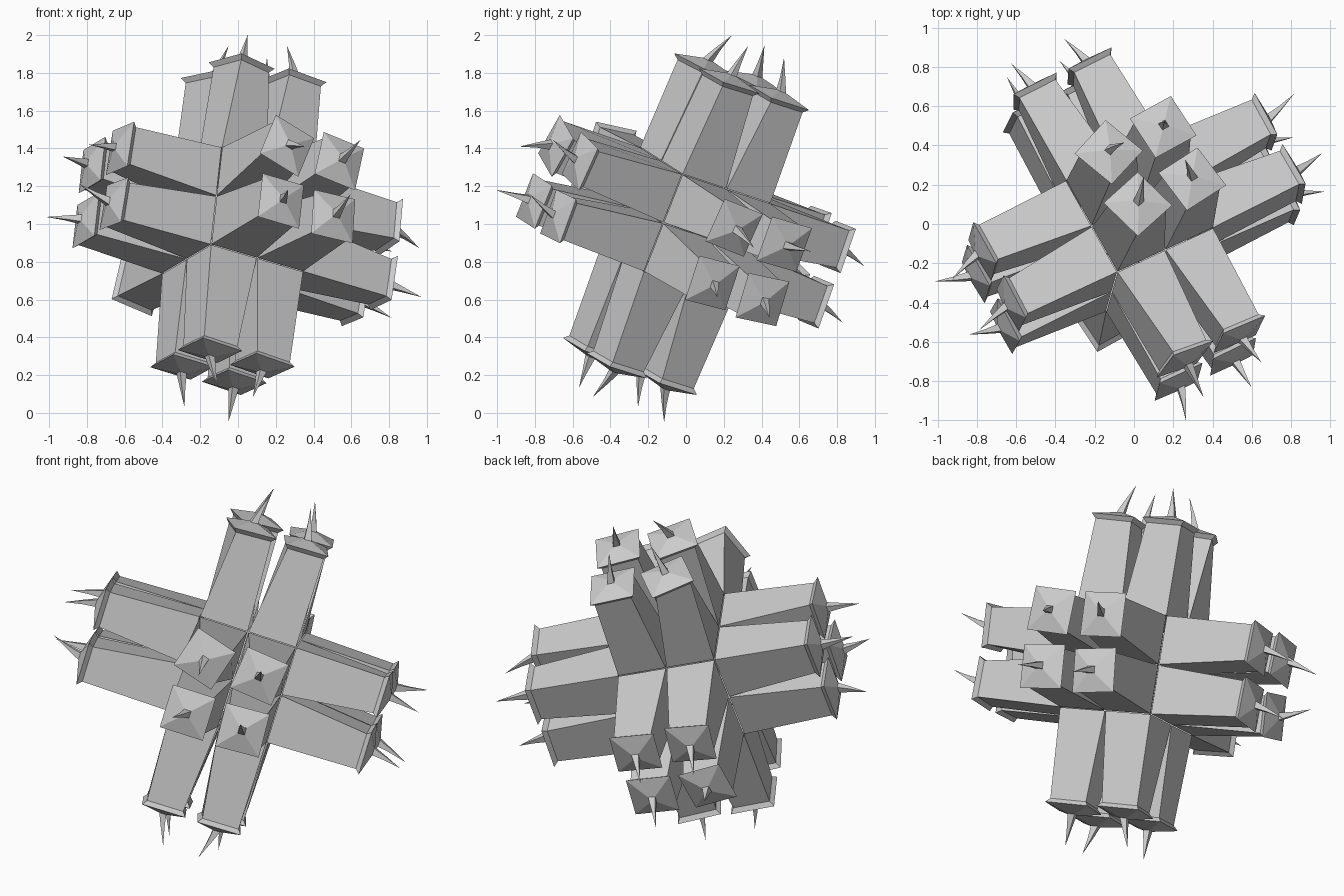
import bpy, bmesh, math, random
from mathutils import Vector, Matrix

if "Cube" in bpy.data.objects:
    bpy.data.objects.remove(bpy.data.objects["Cube"])

random.seed(4)
CENTRE = Vector((0, 0, 1))

# tilted orthonormal frame of the cluster
up = Vector((0.103, 0.365, 0.925)).normalized()
front = Vector((0.47, -0.83, 0.297))
front = (front - up * front.dot(up)).normalized()
side = up.cross(front)            # points to +x

# rings of one arm: distance from centre, half width, share of outward spread
RINGS = [(0.28, 0.137, 0.0), (0.79, 0.104, 1.0), (0.815, 0.124, 1.0), (0.85, 0.02, 1.0),
         (0.92, 0.011, 1.0)]
TIP = 1.02


def add_arm(bm, n, t1, t2, a, b, twist, lean):
    """Tapered square arm with flared cap, low pyramid and bent spike."""
    prev = None
    for i, (dist, half, spread) in enumerate(RINGS):
        off = 0.14 + 0.018 * spread
        ang = math.radians(twist) * spread
        bend = (0.0, 0.0, 0.0, 0.05, 0.4)[i]
        c = CENTRE + n * dist + t1 * (a * off + lean[0] * bend) + t2 * (b * off + lean[1] * bend)
        ring = []
        for k in range(4):
            th = ang + math.pi / 4 + k * math.pi / 2
            r = half * math.sqrt(2)
            ring.append(bm.verts.new(c + t1 * (r * math.cos(th)) + t2 * (r * math.sin(th))))
        if prev is None:
            bm.faces.new(ring[::-1])
        else:
            for k in range(4):
                j = (k + 1) % 4
                bm.faces.new((prev[k], prev[j], ring[j], ring[k]))
        prev = ring
    tip = bm.verts.new(CENTRE + n * TIP + t1 * (a * 0.158 + lean[0]) + t2 * (b * 0.158 + lean[1]))
    for k in range(4):
        bm.faces.new((prev[k], prev[(k + 1) % 4], tip))


def rand_twists():
    return [random.uniform(-8, 8) for _ in range(4)]


def rand_leans():
    out = []
    for _ in range(4):
        th = random.uniform(0, 2 * math.pi)
        out.append((0.065 * math.cos(th), 0.065 * math.sin(th)))
    return out


top_leans = [(0.04, -0.05), (-0.04, -0.04), (0.045, 0.06), (-0.04, 0.05)]

# six groups of 2 x 2 arms: name, outward direction, tangent, twists, spike leans
GROUPS = [
    ("top_arms", up, side, [22, 4, 17, 8], top_leans),
    ("bottom_arms", -up, side, rand_twists(), rand_leans()),
    ("front_arms", front, side, [-16, -6, 0, 3], rand_leans()),
    ("back_arms", -front, -side, rand_twists(), rand_leans()),
    ("right_arms", side, -front, rand_twists(), rand_leans()),
    ("left_arms", -side, front, rand_twists(), rand_leans()),
]

if up.cross(front).x < 0:
    side.negate()

for name, n, t1, twists, leans in GROUPS:
    n = n.normalized()
    t1 = (t1 - n * t1.dot(n)).normalized()
    t2 = n.cross(t1)
    bm = bmesh.new()
    for (a, b), tw, ln in zip([(-1, 1), (1, 1), (-1, -1), (1, -1)], twists, leans):
        add_arm(bm, n, t1, t2, a, b, tw, ln)
    bmesh.ops.recalc_face_normals(bm, faces=bm.faces[:])
    me = bpy.data.meshes.new(name)
    bm.to_mesh(me)
    bm.free()
    bpy.context.collection.objects.link(bpy.data.objects.new(name, me))
